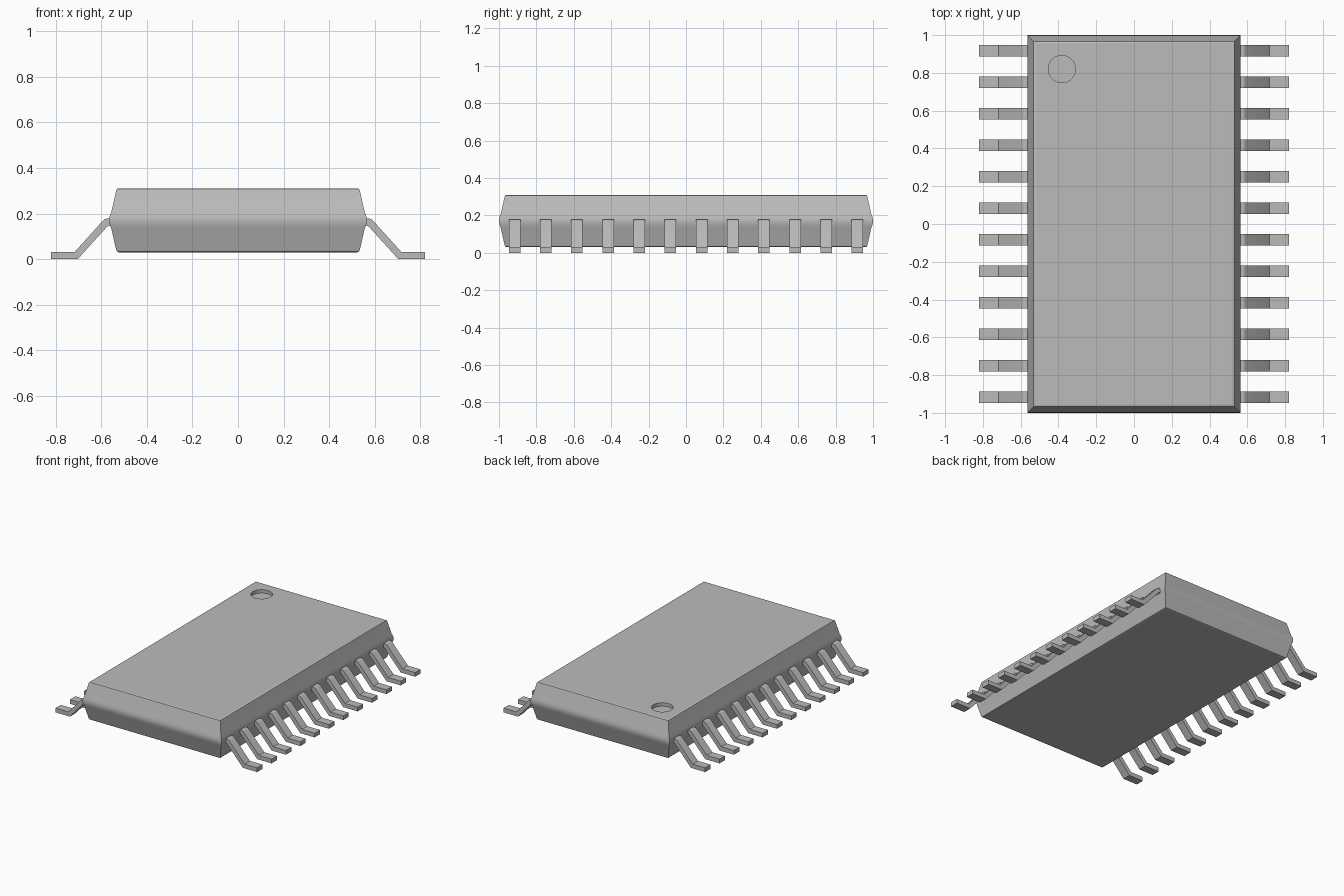
import bpy
import bmesh
import math

cube = bpy.data.objects.get("Cube")
if cube:
    bpy.data.objects.remove(cube, do_unlink=True)

HALF_X, HALF_Y = 0.565, 1.0      # body half size at the waist
BOTTOM, TOP = 0.03, 0.31
LEADS, PITCH, LEAD_WIDTH = 12, 1 / 6, 0.062

grey = bpy.data.materials.new("plain grey")
grey.use_nodes = True
colour = (0.5, 0.5, 0.5, 1)
grey.diffuse_color = colour
grey.node_tree.nodes["Principled BSDF"].inputs["Base Color"].default_value = colour


def add_object(name, mesh):
    obj = bpy.data.objects.new(name, mesh)
    bpy.context.collection.objects.link(obj)
    return obj


def mesh_from(bm, name):
    bmesh.ops.recalc_face_normals(bm, faces=bm.faces)
    mesh = bpy.data.meshes.new(name)
    bm.to_mesh(mesh)
    bm.free()
    mesh.materials.append(grey)
    return mesh


def activate(obj):
    bpy.ops.object.select_all(action="DESELECT")
    obj.select_set(True)
    bpy.context.view_layer.objects.active = obj


def smooth(obj):
    activate(obj)
    bpy.ops.object.shade_smooth_by_angle(angle=math.radians(35))


# Body: rectangular rings lofted from (inset, height above bottom), mirrored at the waist
half = [(0.05, 0), (0.04, 0), (0.034, 0.003), (0.03, 0.012),
        (0.009, 0.105), (0.002, 0.122)]
height = TOP - BOTTOM
profile = half + [(0, height / 2)] + [(i, height - h) for i, h in reversed(half)]

bm = bmesh.new()
rings = []
for inset, h in profile:
    x, y = HALF_X - inset, HALF_Y - inset
    rings.append([bm.verts.new((sx * x, sy * y, BOTTOM + h))
                  for sx, sy in ((-1, -1), (1, -1), (1, 1), (-1, 1))])
for low, high in zip(rings, rings[1:]):
    for i in range(4):
        j = (i + 1) % 4
        bm.faces.new((low[i], low[j], high[j], high[i]))
bm.faces.new(rings[0])
bm.faces.new(rings[-1])
body = add_object("body", mesh_from(bm, "body"))

# Round first-pin recess cut into the top
bm = bmesh.new()
bmesh.ops.create_cone(bm, cap_ends=True, segments=48, radius1=0.072,
                      radius2=0.072, depth=0.05)
bmesh.ops.translate(bm, verts=bm.verts, vec=(-0.382, 0.82, TOP))
cutter = add_object("recess_cutter", mesh_from(bm, "recess_cutter"))
cutter.hide_render = True
cut = body.modifiers.new("recess", "BOOLEAN")
cut.operation = "DIFFERENCE"
cut.solver = "EXACT"
cut.object = cutter
activate(body)
bpy.ops.object.modifier_apply(modifier=cut.name)
bpy.data.objects.remove(cutter, do_unlink=True)
smooth(body)

# Lead: bent strip profile extruded along y, with softened bends
strip = [(0.5, 0.147), (0.57, 0.147), (0.703, 0), (0.82, 0),
         (0.82, 0.031), (0.717, 0.031), (0.584, 0.178), (0.5, 0.178)]
bm = bmesh.new()
face = bm.faces.new([bm.verts.new((x, -LEAD_WIDTH / 2, z)) for x, z in strip])
new = bmesh.ops.extrude_face_region(bm, geom=[face])["geom"]
bmesh.ops.translate(bm, vec=(0, LEAD_WIDTH, 0),
                    verts=[v for v in new if isinstance(v, bmesh.types.BMVert)])
shoulder = [e for e in bm.edges
            if abs(e.verts[0].co.y - e.verts[1].co.y) > 0.01
            and 0.55 < e.verts[0].co.x < 0.6]
bmesh.ops.bevel(bm, geom=shoulder, offset=0.01, segments=3, profile=0.5,
                affect="EDGES")
lead_mesh = mesh_from(bm, "lead")

# Rows of leads down both long sides
for side, turn in (("left", 0), ("right", math.pi)):
    for n in range(LEADS):
        lead = add_object(f"{side}_lead_{n + 1}", lead_mesh)
        lead.location.y = (n - (LEADS - 1) / 2) * PITCH
        lead.rotation_euler.z = turn
smooth(lead)
